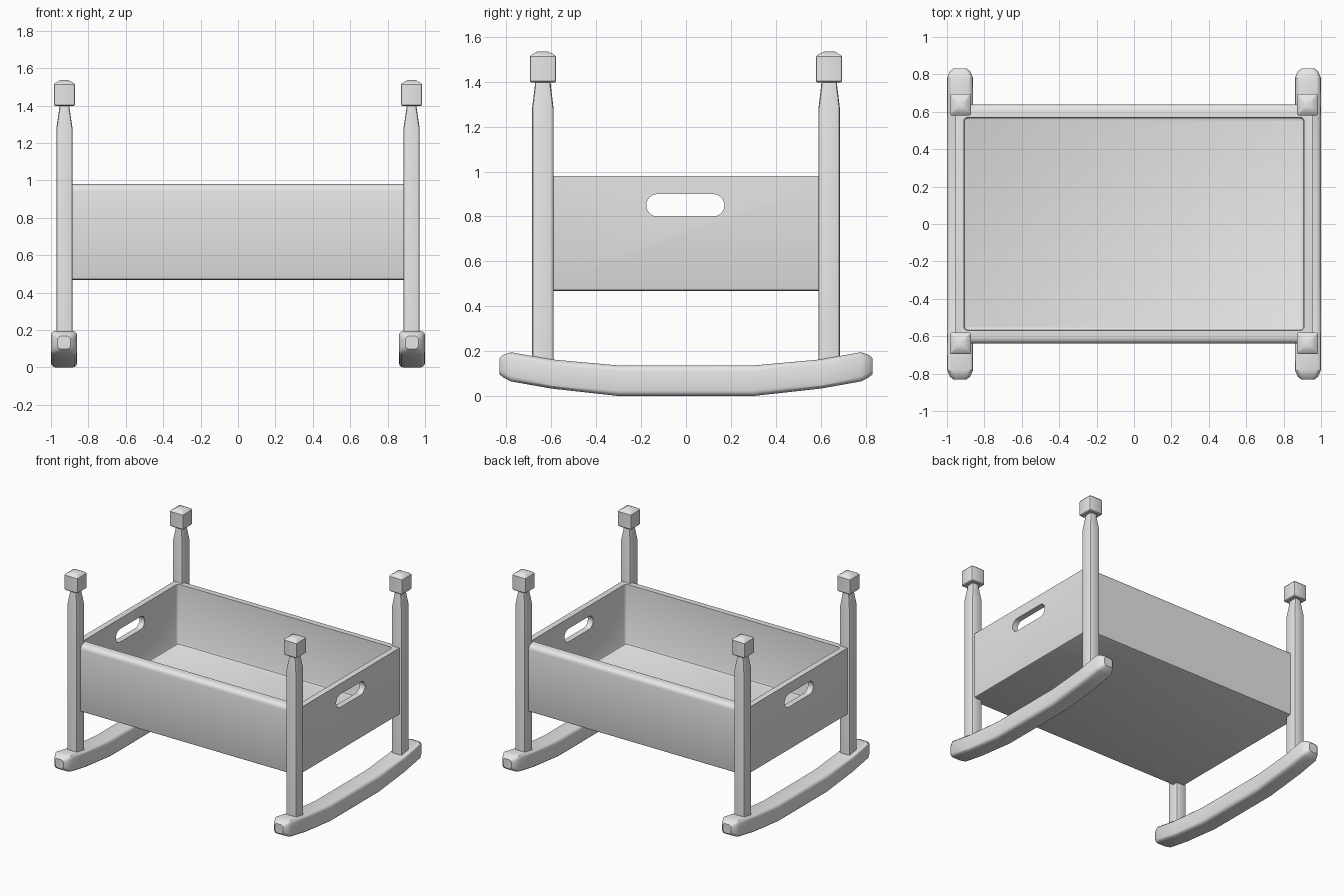
import bpy, bmesh
from math import sin, cos, pi, radians

if "Cube" in bpy.data.objects:
    bpy.data.objects.remove(bpy.data.objects["Cube"], do_unlink=True)

grey = bpy.data.materials.new("plain grey")
grey.use_nodes = True
grey.diffuse_color = (0.8, 0.8, 0.8, 1)
grey.node_tree.nodes["Principled BSDF"].inputs["Base Color"].default_value = (0.8, 0.8, 0.8, 1)


def finish(name, bm):
    bmesh.ops.recalc_face_normals(bm, faces=bm.faces)
    mesh = bpy.data.meshes.new(name)
    bm.to_mesh(mesh)
    bm.free()
    mesh.materials.append(grey)
    obj = bpy.data.objects.new(name, mesh)
    bpy.context.collection.objects.link(obj)
    return obj


def smooth(obj):
    bpy.ops.object.select_all(action='DESELECT')
    obj.select_set(True)
    bpy.context.view_layer.objects.active = obj
    bpy.ops.object.shade_smooth_by_angle(angle=radians(30))


def section(hu, hv, r, steps):
    """Rounded rectangle outline."""
    pts = []
    for q, (su, sv) in enumerate([(1, 1), (-1, 1), (-1, -1), (1, -1)]):
        for i in range(steps + 1):
            a = (q + i / steps) * pi / 2
            pts.append((su * (hu - r) + r * cos(a), sv * (hv - r) + r * sin(a)))
    return pts


def loft(name, rings, place, steps=2):
    """Skin rounded rectangles (t, half_u, half_v, radius) set out by place."""
    bm = bmesh.new()
    loops = [[bm.verts.new(place(u, v, t)) for u, v in section(hu, hv, r, steps)]
             for t, hu, hv, r in rings]
    for a, b in zip(loops, loops[1:]):
        for i in range(len(a)):
            j = (i + 1) % len(a)
            bm.faces.new((a[i], a[j], b[j], b[i]))
    bm.faces.new(loops[0])
    bm.faces.new(loops[-1])
    return finish(name, bm)


def block(name, hx, hy, z0, z1, bevels):
    """Box whose edges are rounded by (test, radius, segments)."""
    bm = bmesh.new()
    bmesh.ops.create_cube(bm, size=2)
    for v in bm.verts:
        v.co = (v.co.x * hx, v.co.y * hy, z1 if v.co.z > 0 else z0)
    for test, r, seg in bevels:
        edges = [e for e in bm.edges if test(e.verts[0].co, e.verts[1].co)]
        bmesh.ops.bevel(bm, geom=edges, offset=r, segments=seg, profile=0.5, affect='EDGES')
    return finish(name, bm)


# Cradle box with rounded long rims
TOP, BASE, FLOOR = 0.98, 0.468, 0.52
box = block("cradle_box", 0.955, 0.64, BASE, TOP, [
    (lambda a, b: min(a.z, b.z) > TOP - 0.01 and abs(a.y - b.y) < 0.01, 0.035, 4),
    (lambda a, b: max(a.z, b.z) < BASE + 0.01, 0.014, 2)])

# Hollow inside and hand holes
hollow = block("hollow_cutter", 0.91, 0.57, FLOOR, 1.2, [
    (lambda a, b: abs(a.z - b.z) > 0.1, 0.02, 3),
    (lambda a, b: max(a.z, b.z) < FLOOR + 0.01, 0.014, 2)])
hole = loft("hand_hole_cutter", [(-1.2, 0.174, 0.05, 0.0499), (1.2, 0.174, 0.05, 0.0499)],
            lambda u, v, t: (t, u - 0.003, 0.85 + v), 6)
bpy.context.view_layer.objects.active = box
for cutter in (hollow, hole):
    mod = box.modifiers.new("cut", 'BOOLEAN')
    mod.operation = 'DIFFERENCE'
    mod.solver = 'EXACT'
    mod.object = cutter
    bpy.ops.object.modifier_apply(modifier=mod.name)
    bpy.data.objects.remove(cutter, do_unlink=True)
smooth(box)

# Corner posts with tapered necks and square caps
PX, PY = 0.928, 0.638
post_rings = [(0.08, 0.043, 0.048, 0.012), (1.28, 0.043, 0.048, 0.012),
              (1.38, 0.028, 0.036, 0.012), (1.41, 0.026, 0.034, 0.012)]
cap_rings = [(1.397, 0.05, 0.052, 0.006), (1.403, 0.056, 0.058, 0.008),
             (1.512, 0.056, 0.058, 0.008), (1.52, 0.05, 0.052, 0.006),
             (1.536, 0.022, 0.022, 0.004)]
for sx, side in ((-1, "right"), (1, "left")):
    for sy, end in ((-1, "front"), (1, "back")):
        def upright(u, v, t):
            return (sx * PX + u, sy * PY + v, t)
        smooth(loft(f"{end}_{side}_post", post_rings, upright))
        smooth(loft(f"{end}_{side}_post_cap", cap_rings, upright))

# Curved rockers: distance, centre height, half width, half height, corner radius
half = [(0.3, 0.068, 0.07, 0.068, 0.025), (0.6, 0.098, 0.07, 0.065, 0.025),
        (0.78, 0.13, 0.07, 0.065, 0.025), (0.815, 0.133, 0.055, 0.05, 0.025),
        (0.832, 0.133, 0.035, 0.035, 0.02)]
stations = [(-y, *rest) for y, *rest in reversed(half)] + half
height = {s[0]: s[1] for s in stations}
rocker_rings = [(y, hw, hh, r) for y, z, hw, hh, r in stations]
for sx, side in ((-1, "right"), (1, "left")):
    smooth(loft(f"{side}_rocker", rocker_rings,
                lambda u, v, t: (sx * 0.93 + u, t, height[t] + v), 3))
